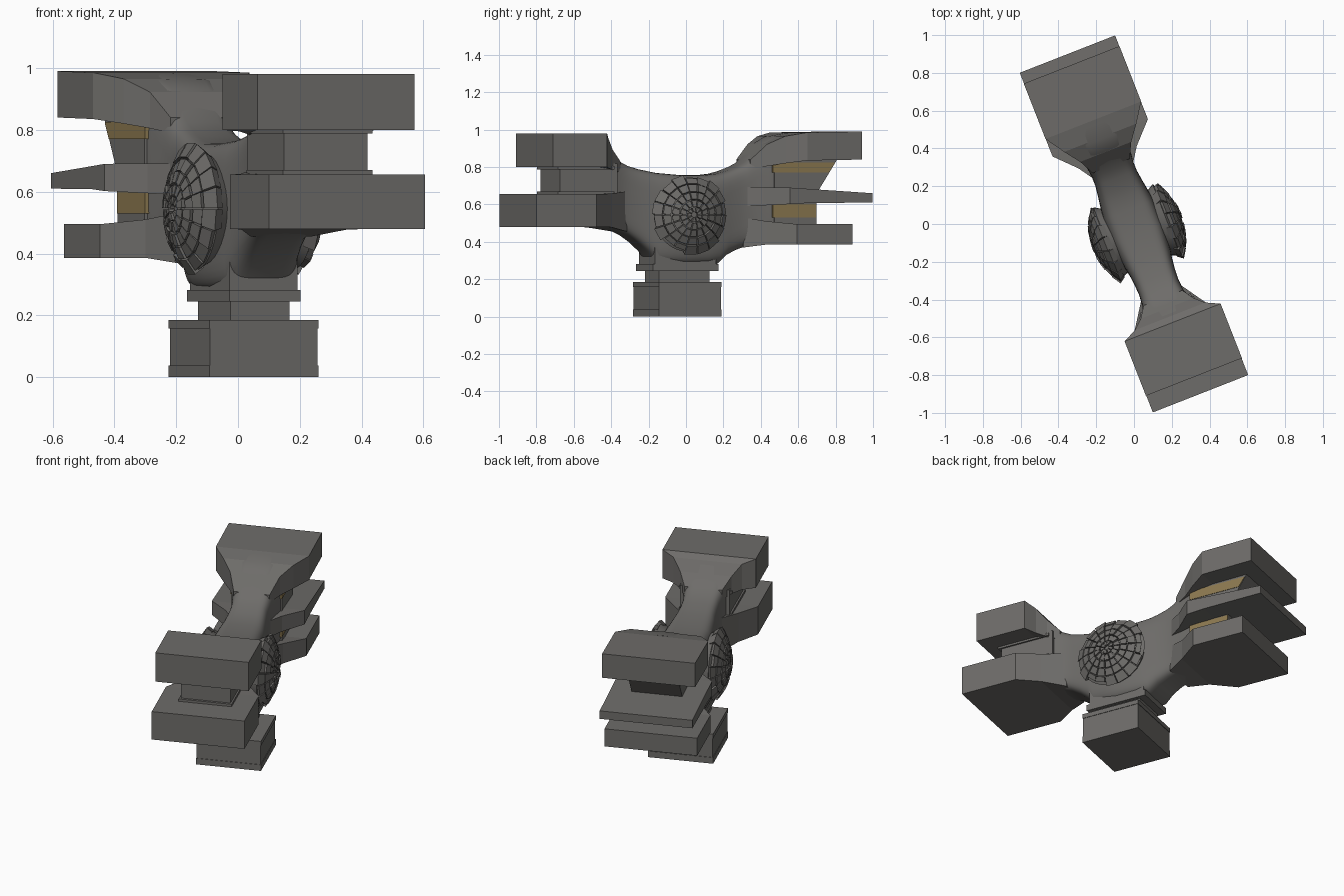
import bpy, bmesh, math, random
from mathutils import Matrix, Vector

if "Cube" in bpy.data.objects:
    bpy.data.objects.remove(bpy.data.objects["Cube"])

random.seed(4)
TURN = Matrix.Rotation(math.radians(21.4), 4, 'Z')   # whole model is turned on its base


def material(name, rgb):
    m = bpy.data.materials.new(name)
    m.diffuse_color = (*rgb, 1)
    m.use_nodes = True
    m.node_tree.nodes["Principled BSDF"].inputs["Base Color"].default_value = m.diffuse_color
    return m


GREY = material("dark grey", (0.155, 0.150, 0.142))
TAN = material("dull tan", (0.26, 0.19, 0.08))


def finish(bm, name, mat, smooth=None):
    bmesh.ops.recalc_face_normals(bm, faces=bm.faces)
    bm.transform(TURN)
    me = bpy.data.meshes.new(name)
    bm.to_mesh(me)
    bm.free()
    me.materials.append(mat)
    if smooth:
        me.polygons.foreach_set("use_smooth", [True] * len(me.polygons))
        me.set_sharp_from_angle(angle=math.radians(smooth))
    ob = bpy.data.objects.new(name, me)
    bpy.context.collection.objects.link(ob)
    return ob


def loft(name, stations, mat=GREY, power=None, smooth=None):
    """Stations along the length: (position, half width, bottom, top).
    Rectangular sections, or rounded ones when power is given."""
    bm = bmesh.new()
    rings = []
    for v, w, zb, zt in stations:
        zc, h = (zb + zt) / 2, (zt - zb) / 2
        if power:
            pts = []
            for i in range(40):
                a = math.tau * i / 40
                c, s = math.cos(a), math.sin(a)
                pts.append((math.copysign(abs(c) ** (2 / power), c),
                            math.copysign(abs(s) ** (2 / power), s)))
        else:
            pts = [(-1, -1), (1, -1), (1, 1), (-1, 1)]
        rings.append([bm.verts.new((p * w, v, zc + q * h)) for p, q in pts])
    for a, b in zip(rings, rings[1:]):
        n = len(a)
        for i in range(n):
            j = (i + 1) % n
            bm.faces.new((a[i], a[j], b[j], b[i]))
    bm.faces.new(rings[0])
    bm.faces.new(rings[-1])
    return finish(bm, name, mat, smooth)


def box(name, v0, v1, w, z0, z1, mat=GREY):
    return loft(name, [(v0, w, z0, z1), (v1, w, z0, z1)], mat)


# Saddle-shaped central body
loft("body", [
    (-0.56, 0.143, 0.482, 0.975), (-0.51, 0.140, 0.482, 0.935), (-0.47, 0.130, 0.475, 0.880),
    (-0.42, 0.117, 0.462, 0.838), (-0.36, 0.112, 0.435, 0.808), (-0.30, 0.115, 0.395, 0.790),
    (-0.24, 0.122, 0.342, 0.778), (-0.20, 0.130, 0.285, 0.770), (-0.05, 0.147, 0.275, 0.757),
    (0.08, 0.143, 0.275, 0.757), (0.15, 0.133, 0.280, 0.765), (0.20, 0.125, 0.325, 0.778),
    (0.26, 0.117, 0.355, 0.800), (0.31, 0.117, 0.372, 0.825), (0.37, 0.124, 0.383, 0.880),
    (0.42, 0.135, 0.388, 0.932), (0.48, 0.145, 0.390, 0.965), (0.57, 0.146, 0.392, 0.982)],
    power=5, smooth=40)

# Front arm: two thick blocks joined by a post
loft("front_lower_block", [(-0.965, 0.271, 0.48, 0.655), (-0.62, 0.271, 0.48, 0.655),
                           (-0.50, 0.185, 0.478, 0.658), (-0.38, 0.105, 0.455, 0.67)])
loft("front_upper_block", [(-0.87, 0.273, 0.80, 0.98), (-0.56, 0.273, 0.80, 0.98),
                           (-0.525, 0.20, 0.795, 0.955), (-0.48, 0.15, 0.785, 0.893),
                           (-0.42, 0.11, 0.77, 0.83)])
box("front_post", -0.78, -0.45, 0.145, 0.64, 0.82)
for name, z0, z1 in (("post_lower_rim", 0.65, 0.670), ("post_upper_rim", 0.788, 0.805)):
    box(name, -0.795, -0.47, 0.155, z0, z1)

# Back arm: three fins around a core
loft("back_top_fin", [(0.905, 0.272, 0.84, 0.99), (0.59, 0.272, 0.835, 0.985),
                      (0.49, 0.205, 0.82, 0.965), (0.41, 0.145, 0.805, 0.922),
                      (0.33, 0.105, 0.79, 0.84)])
loft("back_middle_fin", [(0.966, 0.271, 0.61, 0.66), (0.60, 0.271, 0.608, 0.683),
                         (0.49, 0.271, 0.602, 0.69), (0.38, 0.165, 0.595, 0.692),
                         (0.29, 0.105, 0.59, 0.692)])
loft("back_bottom_fin", [(0.85, 0.271, 0.385, 0.495), (0.53, 0.271, 0.386, 0.495),
                         (0.40, 0.165, 0.386, 0.51), (0.29, 0.105, 0.37, 0.53)])
loft("back_core", [(0.45, 0.148, 0.41, 0.88), (0.69, 0.148, 0.41, 0.88),
                   (0.69, 0.148, 0.655, 0.88), (0.81, 0.148, 0.84, 0.88)])
# Coloured bands on the core sides inside the slots
loft("upper_slot_band", [(0.44, 0.151, 0.77, 0.825), (0.76, 0.151, 0.77, 0.825),
                         (0.795, 0.151, 0.82, 0.825)], TAN)
box("lower_slot_band", 0.44, 0.688, 0.151, 0.53, 0.603, TAN)

# Stem, collar and foot
MID = -0.05
for name, half_len, half_wid, z0, z1 in (
        ("stem", 0.175, 0.118, 0.26, 0.40),
        ("collar", 0.189, 0.123, 0.245, 0.282),
        ("foot_neck", 0.145, 0.102, 0.18, 0.25),
        ("foot_top_band", 0.180, 0.190, 0.158, 0.185),
        ("foot_block", 0.177, 0.187, 0.035, 0.160),
        ("foot_sole", 0.180, 0.190, 0.0, 0.038)):
    box(name, MID - half_len, MID + half_len, half_wid, z0, z1)

# Domed side discs covered with rings of tiles
R, CU, CV, CZ = 0.37, -0.12, -0.045, 0.545


def on_dome(side, r, tilt, spin):
    return Vector((side * (CU + r * math.cos(tilt)),
                   CV + r * math.sin(tilt) * math.cos(spin),
                   CZ + r * math.sin(tilt) * math.sin(spin) * 0.97))


def dome_base(side, name):
    bm = bmesh.new()
    rings = [[bm.verts.new(on_dome(side, R - 0.016, t, math.tau * i / 36)) for i in range(36)]
             for t in (0.03, 0.15, 0.3, 0.45, 0.62)]
    # the last ring tucks the rim into the body
    rings.append([bm.verts.new((side * 0.10, p.co.y, p.co.z)) for p in
                  [v for v in rings[-1]]])
    for v in rings[-1]:
        v.co.y = CV + (v.co.y - CV) * 0.8
        v.co.z = CZ + (v.co.z - CZ) * 0.8
    for a, b in zip(rings, rings[1:]):
        for i in range(36):
            j = (i + 1) % 36
            bm.faces.new((a[i], a[j], b[j], b[i]))
    bm.faces.new(rings[0])
    bm.faces.new(rings[-1])
    finish(bm, name, GREY, 40)


def dome_tiles(side, name):
    bm = bmesh.new()
    edges = (0.035, 0.12, 0.23, 0.35, 0.48, 0.645)
    counts = (9, 14, 18, 18, 18)
    for k, n in enumerate(counts):
        for i in range(n):
            t0, t1 = edges[k] + 0.008, edges[k + 1] - 0.008
            if k == 4:
                t1 -= random.choice((0, 0, 0.03, 0.07))
            gap = 0.007 / math.sin((t0 + t1) / 2) / 2 * 2
            a0 = math.tau * i / n + gap
            a1 = math.tau * (i + 1) / n - gap
            top = R + random.uniform(-0.005, 0.005)
            corners = ((t0, a0), (t0, a1), (t1, a1), (t1, a0))
            low = [bm.verts.new(on_dome(side, R - 0.035, t, a)) for t, a in corners]
            high = [bm.verts.new(on_dome(side, top, t, a)) for t, a in corners]
            bm.faces.new(low)
            bm.faces.new(high)
            for p in range(4):
                q = (p + 1) % 4
                bm.faces.new((low[p], low[q], high[q], high[p]))
    finish(bm, name, GREY)


for side, label in ((-1, "left"), (1, "right")):
    dome_base(side, label + "_disc_base")
    dome_tiles(side, label + "_disc_tiles")
